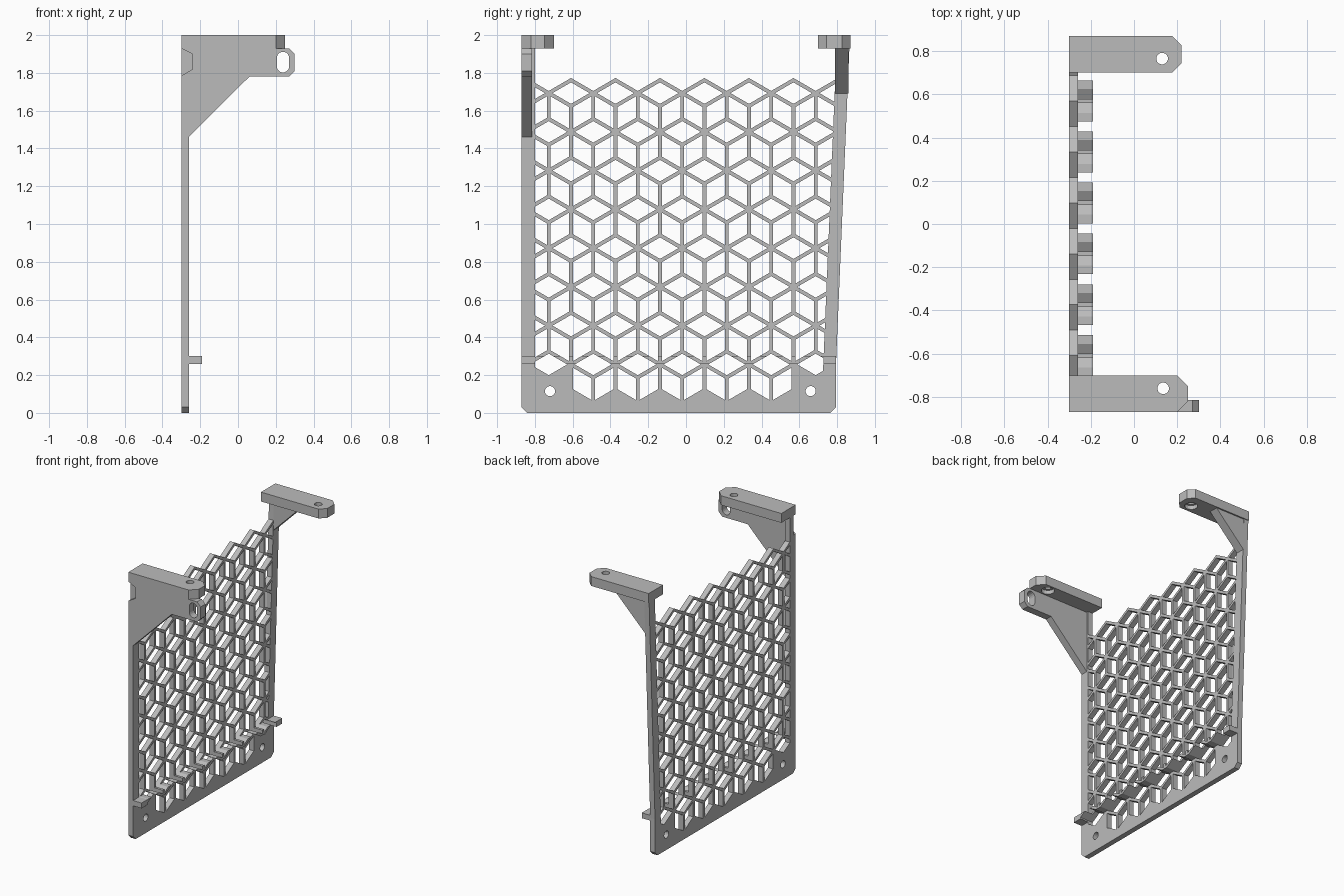
import bpy, bmesh, math

if "Cube" in bpy.data.objects:
    bpy.data.objects.remove(bpy.data.objects["Cube"])

grey = bpy.data.materials.new("plain_grey")
grey.diffuse_color = (0.5, 0.5, 0.5, 1)
grey.use_nodes = True
grey.node_tree.nodes["Principled BSDF"].inputs["Base Color"].default_value = grey.diffuse_color

# axis -> mapping of a 2D profile point plus depth to 3D
MAP = {'x': lambda p, d: (d, p[0], p[1]),
       'y': lambda p, d: (p[0], d, p[1]),
       'z': lambda p, d: (p[0], p[1], d)}


def prisms(name, profiles, axis, lo, hi):
    """Extrude one or more 2D profiles along an axis into one object."""
    bm = bmesh.new()
    for pts in profiles:
        a = [bm.verts.new(MAP[axis](p, lo)) for p in pts]
        b = [bm.verts.new(MAP[axis](p, hi)) for p in pts]
        bm.faces.new(a)
        bm.faces.new(b[::-1])
        for i in range(len(pts)):
            j = (i + 1) % len(pts)
            bm.faces.new((a[i], b[i], b[j], a[j]))
    bmesh.ops.recalc_face_normals(bm, faces=bm.faces)
    me = bpy.data.meshes.new(name)
    bm.to_mesh(me)
    bm.free()
    me.materials.append(grey)
    ob = bpy.data.objects.new(name, me)
    bpy.context.scene.collection.objects.link(ob)
    return ob


def circle(u, v, r, n=16, stretch=0.0):
    """Round profile; stretch lengthens it vertically into a slot."""
    out = []
    for i in range(n):
        t = 2 * math.pi * (i + 0.5) / n
        s = math.sin(t)
        out.append((u + r * math.cos(t), v + r * s + math.copysign(stretch, s)))
    return out


def cut(ob, *cutters):
    for c in cutters:
        c.hide_render = True
        m = ob.modifiers.new("cut", 'BOOLEAN')
        m.operation, m.solver, m.object = 'DIFFERENCE', 'EXACT', c
    bpy.context.view_layer.update()
    dg = bpy.context.evaluated_depsgraph_get()
    me = bpy.data.meshes.new_from_object(ob.evaluated_get(dg))
    ob.modifiers.clear()
    ob.data = me


def clip(poly, a, b, c):
    """Keep the part of a polygon where a*u + b*v <= c."""
    out = []
    for i, p in enumerate(poly):
        q = poly[(i + 1) % len(poly)]
        dp, dq = a * p[0] + b * p[1] - c, a * q[0] + b * q[1] - c
        if dp <= 0:
            out.append(p)
        if dp * dq < 0:
            t = dp / (dp - dq)
            out.append((p[0] + t * (q[0] - p[0]), p[1] + t * (q[1] - p[1])))
    return out


# Rhombic lattice: star points spaced W apart, rows ROW apart
W, ROW, TOP, MID, BAR = 0.2355, 0.2052, 1.693, -0.02, 0.02
S, H = ROW / 1.5, W / 2
INSET = 1 - (BAR / 2) / (S * math.sin(math.pi / 3) / 2)
shapes = [[(0, 0), (H, S / 2), (W, 0), (H, -S / 2)],
          [(0, 0), (H, -S / 2), (H, -1.5 * S), (0, -S)],
          [(0, 0), (-H, -S / 2), (-H, -1.5 * S), (0, -S)]]
holes = []
for row in range(8):
    for k in range(-5, 6):
        y0, z0 = MID + k * W + (row % 2) * H, TOP - row * ROW
        for n, sh in enumerate(shapes):
            cy = y0 + sum(p[0] for p in sh) / 4
            cz = z0 + sum(p[1] for p in sh) / 4
            # solid corner plates at the bottom
            if row == 7 and n and not (MID - 2.5 * W < cy < MID + 2.5 * W):
                continue
            poly = [(cy + (y0 + u - cy) * INSET, cz + (z0 + v - cz) * INSET) for u, v in sh]
            poly = clip(poly, -1, 0, 0.80)
            poly = clip(poly, 1, -0.042, 0.716)
            if len(poly) > 2 and max(p[0] for p in poly) - min(p[0] for p in poly) > 0.004:
                holes.append(poly)
lattice_cutter = prisms("lattice_cutter", holes, 'x', -0.4, 0.0)

# Back panel with side rails and a zigzag top edge
e = 0.0115
slope = (S / 2) / H
outline = [(-0.87, 0.03), (-0.84, 0), (0.765, 0), (0.795, 0.03), (0.795, 0.28),
           (0.865, 1.93), (0.797, 1.93), (0.79, TOP + e + (0.79 - MID - 3 * W) * slope)]
for i in range(6, -7, -1):
    outline.append((MID + i * H, TOP + e + (S / 2 if i % 2 else 0)))
outline += [(-0.80, TOP + e + (MID - 3 * W + 0.80) * slope), (-0.80, 1.93), (-0.87, 1.93)]
panel = prisms("lattice_panel", [outline], 'x', -0.30, -0.26)
screw_cutter = prisms("screw_cutter", [circle(-0.72, 0.115, 0.027), circle(0.66, 0.115, 0.027)],
                      'x', -0.4, 0.0)
notch_cutter = prisms("notch_cutter", [[(-0.35, 1.955), (-0.24, 1.90), (-0.24, 1.82), (-0.35, 1.755)]],
                      'y', -0.95, -0.845)
cut(panel, lattice_cutter, screw_cutter, notch_cutter)

# Shelf strip following the lattice
shelf = prisms("shelf_strip", [[(-0.87, 0.26), (0.795, 0.26), (0.795, 0.30), (-0.87, 0.30)]],
               'x', -0.26, -0.19)
cut(shelf, lattice_cutter)

# Side gusset with slotted tab
gusset = prisms("slotted_gusset", [[(-0.26, 1.46), (0.06, 1.78), (0.27, 1.78), (0.30, 1.81),
                                    (0.30, 1.90), (0.27, 1.93), (-0.26, 1.93)]],
                'y', -0.87, -0.815)
slot_cutter = prisms("slot_cutter", [circle(0.238, 1.857, 0.033, 16, 0.022)], 'y', -0.95, -0.75)
cut(gusset, notch_cutter, slot_cutter)

# Plain gusset on the opposite rail
prisms("plain_gusset", [[(-0.26, 1.69), (-0.02, 1.93), (-0.26, 1.93)]], 'y', 0.79, 0.859)

# Mounting arms with countersunk holes
helpers = [lattice_cutter, screw_cutter, notch_cutter, slot_cutter]
for name, y0, y1, end, c, hx, hy in (("front_arm", -0.87, -0.70, 0.25, 0.05, 0.135, -0.76),
                                     ("back_arm", 0.70, 0.87, 0.22, 0.043, 0.13, 0.765)):
    arm = prisms(name, [[(-0.30, y0), (end - c, y0), (end, y0 + c), (end, y1 - c),
                         (end - c, y1), (-0.30, y1)]], 'z', 1.93, 2.0)
    bore = prisms("bore_cutter", [circle(hx, hy, 0.027)], 'z', 1.8, 2.1)
    sink = prisms("sink_cutter", [circle(hx, hy, 0.046)], 'z', 1.8, 1.96)
    cut(arm, bore, sink)
    helpers += [bore, sink]

for h in helpers:
    bpy.data.objects.remove(h)
